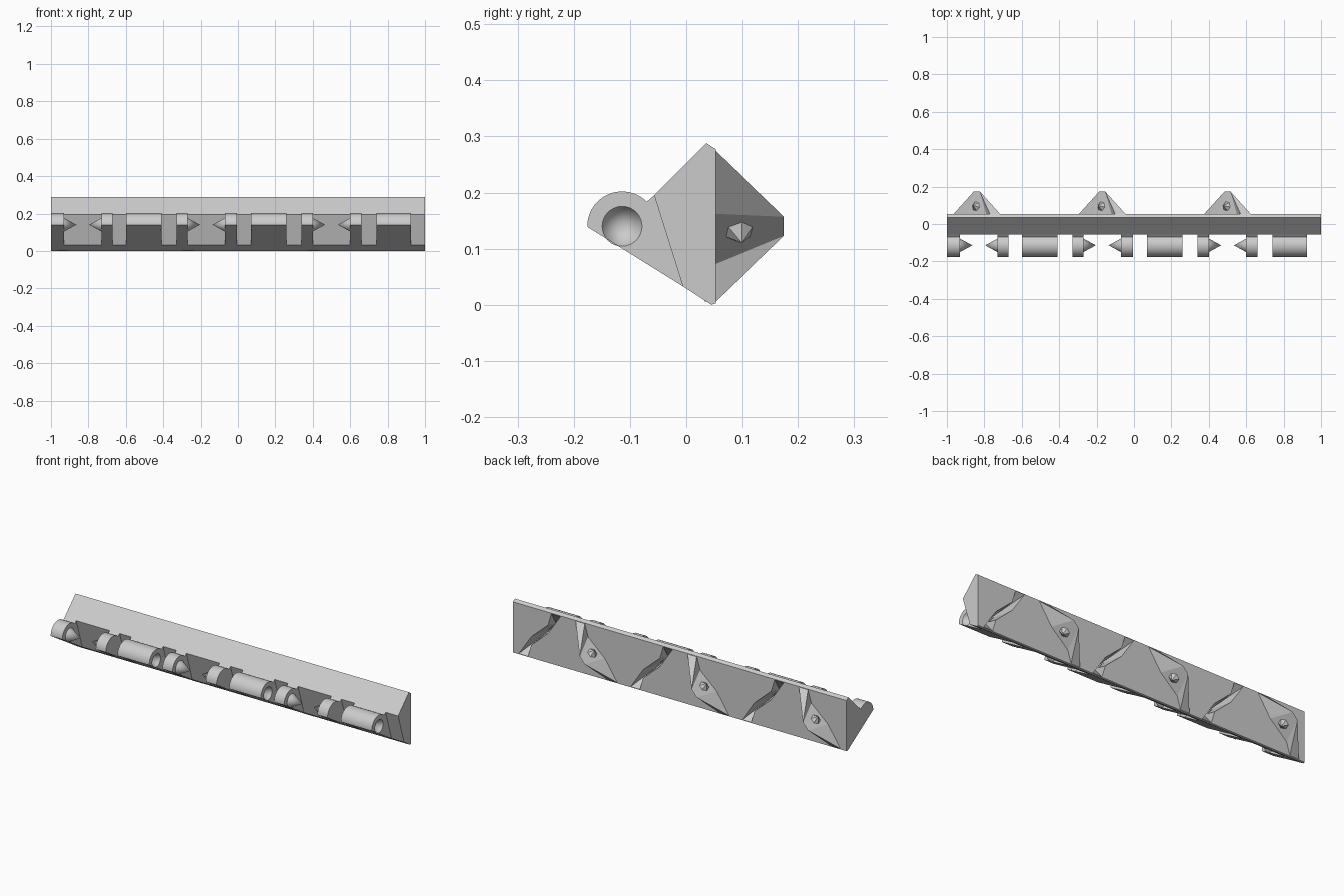
import bpy
import bmesh
from math import cos, sin, radians, pi
from mathutils import Matrix, Vector

if "Cube" in bpy.data.objects:
    bpy.data.objects.remove(bpy.data.objects["Cube"])

grey = bpy.data.materials.new("light_grey")
grey.use_nodes = True
grey.diffuse_color = (0.6, 0.6, 0.6, 1)
grey.node_tree.nodes["Principled BSDF"].inputs["Base Color"].default_value = (0.6, 0.6, 0.6, 1)

BACK = 0.053            # y of the rear face
PIN_Y, PIN_Z = -0.114, 0.14
PIN_R, PIN_LEN = 0.036, 0.066


def finish(bm, name):
    bmesh.ops.recalc_face_normals(bm, faces=bm.faces[:])
    mesh = bpy.data.meshes.new(name)
    bm.to_mesh(mesh)
    bm.free()
    mesh.materials.append(grey)
    obj = bpy.data.objects.new(name, mesh)
    bpy.context.collection.objects.link(obj)
    return obj


def prism(name, profile, x0, x1):
    """Sweep a (y, z) profile along x."""
    bm = bmesh.new()
    face = bm.faces.new([bm.verts.new((x0, y, z)) for y, z in profile])
    out = bmesh.ops.extrude_face_region(bm, geom=[face])
    moved = [v for v in out["geom"] if isinstance(v, bmesh.types.BMVert)]
    bmesh.ops.translate(bm, verts=moved, vec=(x1 - x0, 0, 0))
    return finish(bm, name)


def cone(name, base, direction, radius, length, sides):
    """Cone with its base centre at base and its tip along direction."""
    bm = bmesh.new()
    d = Vector(direction).normalized()
    turn = d.to_track_quat('Z', 'Y').to_matrix().to_4x4()
    place = Matrix.Translation(Vector(base) + d * length / 2) @ turn
    bmesh.ops.create_cone(bm, cap_ends=True, segments=sides, radius1=radius,
                          radius2=0, depth=length, matrix=place)
    return finish(bm, name)


def tooth(name, cx, inward=False):
    """Diagonal blade with a zigzag foot and a short peak edge."""
    half = [(0.125, 0.134), (0.07, 0.134), (0.05, 0.067), (-0.05, -0.022)]
    foot = half + [(-u, -v) for u, v in half]
    s = -1 if inward else 1
    bm = bmesh.new()

    def vert(u, y, v):
        return bm.verts.new((cx + s * u, BACK + s * y, 0.14 + v))

    root = [vert(u, -0.02, v) for u, v in foot]
    ring = [vert(u, 0, v) for u, v in foot]
    peaks = [vert(0.015, 0.122, 0.017), vert(-0.015, 0.122, -0.017)]
    near = [0, 0, 0, 1, 1, 1, 1, 0]
    bm.faces.new(root)
    for i in range(8):
        j = (i + 1) % 8
        bm.faces.new([root[i], root[j], ring[j], ring[i]])
        a, b = peaks[near[i]], peaks[near[j]]
        bm.faces.new([ring[i], ring[j], b] + ([a] if a is not b else []))
    return finish(bm, name)


def carve(obj, cutters):
    bpy.context.view_layer.objects.active = obj
    for c in cutters:
        mod = obj.modifiers.new("cut", 'BOOLEAN')
        mod.operation, mod.solver, mod.object = 'DIFFERENCE', 'EXACT', c
        bpy.ops.object.modifier_apply(modifier=mod.name)


def smooth(obj):
    bpy.ops.object.select_all(action='DESELECT')
    obj.select_set(True)
    bpy.context.view_layer.objects.active = obj
    bpy.ops.object.shade_smooth_by_angle(angle=radians(30))


# Main bar
bar = prism("bar", [(-0.057, 0.195), (0.036, 0.288), (BACK, 0.277), (BACK, 0.003),
                    (0.045, 0), (-0.006, 0.033)], -1, 1)

# Sockets in the rear face
sockets = [tooth("socket_cutter", c, True) for c in (0.84, 0.17, -0.5)]
carve(bar, sockets)

# Rear teeth with a small nub on each long flank
for c in (-0.84, -0.17, 0.5):
    tooth("tooth", c)
    for s in (1, -1):
        cone("tooth_nub", (c + s * 0.005, 0.095, 0.14 - s * 0.01),
             (s * 0.65, 0.15, -s * 0.76), 0.026, 0.026, 6)

# Hinge knuckles
arc = [radians(45 + 136 * i / 20) for i in range(21)]
knuckle = [(-0.006, 0.033), (-0.057, 0.195)]
knuckle += [(PIN_Y + 0.062 * cos(a), PIN_Z + 0.062 * sin(a)) for a in arc]

# Short knuckles: x start, x end, side that carries the pin
for x0, x1, side in [(-1, -0.93, 1), (-0.73, -0.67, -1), (-0.33, -0.27, 1),
                     (-0.07, -0.005, -1), (0.34, 0.4, 1), (0.6, 0.66, -1)]:
    smooth(prism("pin_knuckle", knuckle, x0, x1))
    end = x1 if side > 0 else x0
    smooth(cone("pin", (end, PIN_Y, PIN_Z), (side, 0, 0), PIN_R, PIN_LEN, 32))

# Long knuckles with a conical hole in each end
for (x0, x1), socket in zip([(0.74, 0.925), (0.07, 0.26), (-0.6, -0.41)], sockets):
    obj = prism("socket_knuckle", knuckle, x0, x1)
    holes = [cone("hole_cutter", (x0 - 0.001, PIN_Y, PIN_Z), (1, 0, 0), PIN_R, PIN_LEN, 32),
             cone("hole_cutter", (x1 + 0.001, PIN_Y, PIN_Z), (-1, 0, 0), PIN_R, PIN_LEN, 32)]
    carve(obj, holes + [socket])
    smooth(obj)
    for h in holes:
        bpy.data.objects.remove(h)

for s in sockets:
    bpy.data.objects.remove(s)
